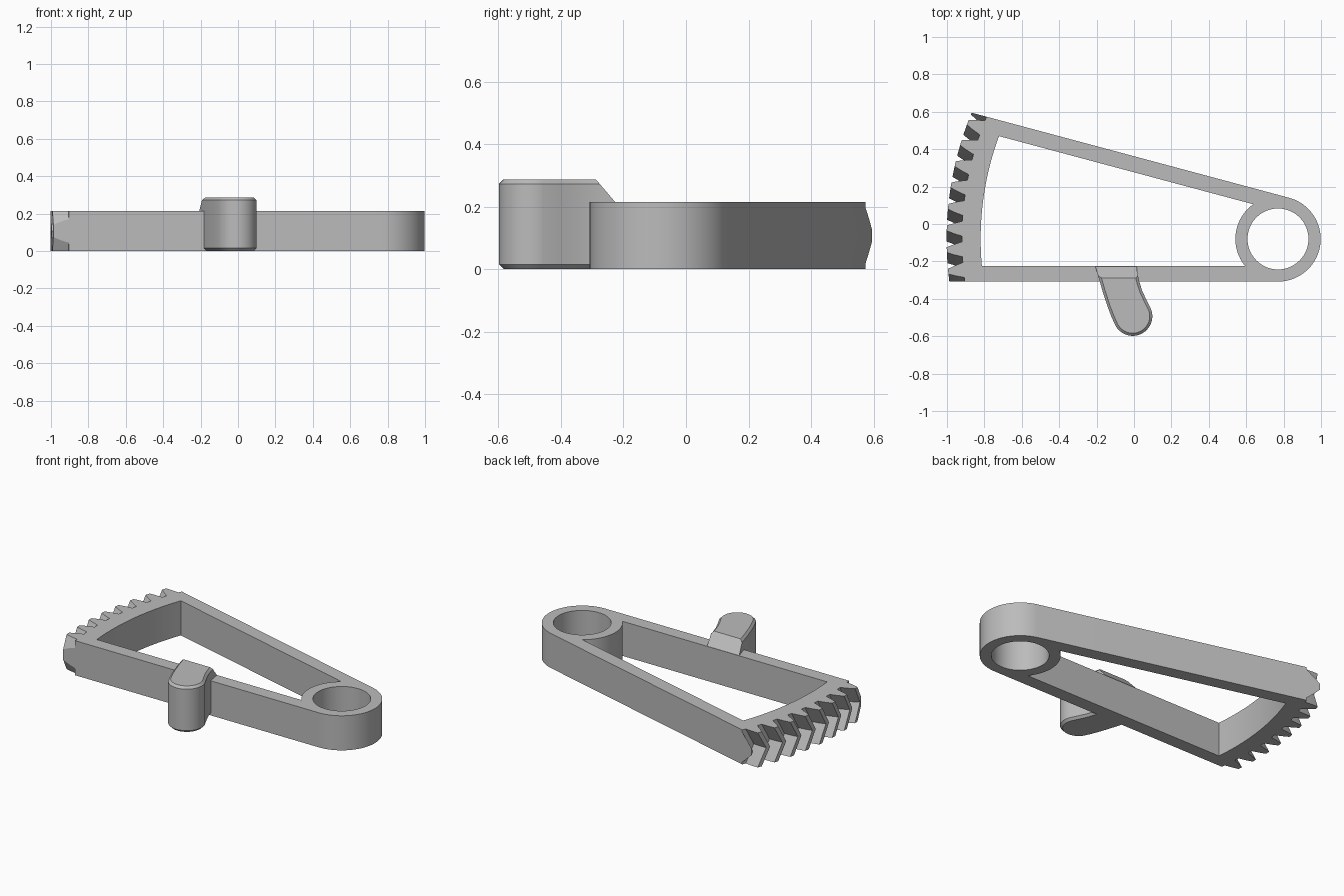
import bpy, bmesh
from math import sin, cos, asin, radians, degrees, hypot
from mathutils import Vector

if "Cube" in bpy.data.objects:
    bpy.data.objects.remove(bpy.data.objects["Cube"])

PX, PY = 0.77, -0.08          # pivot centre
HEIGHT = 0.215
HUB, HOLE = 0.228, 0.163      # pivot radii
ROOT, PITCH_R, TIP = 1.69, 1.735, 1.772
RIM_INNER, INNER_OFF = 1.59, 0.145
SPREAD = 15                   # angle between the two arms
STEP = 3.75                   # angle between teeth

grey = bpy.data.materials.new("plain grey")
grey.use_nodes = True
grey.diffuse_color = (0.5, 0.5, 0.5, 1)
grey.node_tree.nodes["Principled BSDF"].inputs["Base Color"].default_value = (0.5, 0.5, 0.5, 1)


def polar(r, deg):
    """Point around the pivot; zero degrees points to -x, positive towards +y."""
    a = radians(deg)
    return (PX - r * cos(a), PY + r * sin(a))


def arc(r, start, end, n):
    return [polar(r, start + (end - start) * i / n) for i in range(n + 1)]


def loft(name, outlines, heights):
    """Solid through equal-length outlines stacked at the given heights."""
    bm = bmesh.new()
    rings = [[bm.verts.new((x, y, z)) for x, y in o] for o, z in zip(outlines, heights)]
    n = len(rings[0])
    for low, high in zip(rings, rings[1:]):
        for i in range(n):
            j = (i + 1) % n
            bm.faces.new((low[i], low[j], high[j], high[i]))
    bm.faces.new(rings[0][::-1])
    bm.faces.new(rings[-1])
    bmesh.ops.recalc_face_normals(bm, faces=bm.faces)
    if len(rings) > 2:
        bmesh.ops.triangulate(bm, faces=[f for f in bm.faces if len(f.verts) == 4])
    mesh = bpy.data.meshes.new(name)
    bm.to_mesh(mesh)
    bm.free()
    mesh.materials.append(grey)
    obj = bpy.data.objects.new(name, mesh)
    bpy.context.collection.objects.link(obj)
    return obj


def cut(obj, cutter, operation):
    """Apply a boolean and discard the cutter."""
    mod = obj.modifiers.new("cut", "BOOLEAN")
    mod.operation, mod.object, mod.solver = operation, cutter, "EXACT"
    deps = bpy.context.evaluated_depsgraph_get()
    result = bpy.data.meshes.new_from_object(obj.evaluated_get(deps))
    obj.modifiers.clear()
    obj.data = result
    bpy.data.objects.remove(cutter)


def smooth(obj):
    bpy.ops.object.select_all(action="DESELECT")
    obj.select_set(True)
    bpy.context.view_layer.objects.active = obj
    bpy.ops.object.shade_smooth_by_angle(angle=radians(25))


def toothed_outline(shift):
    pts = []
    for k in range(-6, 6):
        mid = SPREAD / 2 + (k + 0.5) * STEP + shift
        for r, f in ((ROOT, -0.36), (PITCH_R, -0.24), (TIP, -0.12),
                     (TIP, 0.12), (PITCH_R, 0.24), (ROOT, 0.36)):
            pts.append(polar(r, mid + f * STEP))
    return pts + [(1.3, 0.9), (1.3, -0.7)]


# Frame: chevron-toothed block trimmed to a rounded wedge
teeth = [toothed_outline(s) for s in (0, -STEP / 2, 0)]
frame = loft("sector_gear_frame", teeth, (0, HEIGHT / 2, HEIGHT))

far, lean = hypot(2, HUB), degrees(asin(HUB / 2.013))
wedge = arc(HUB, SPREAD + 90, 270, 40) + [polar(far, -lean), polar(far, SPREAD + lean)]
cut(frame, loft("wedge_trim", [wedge] * 2, (-0.1, 0.4)), "INTERSECT")

# Window between the two arms
a, b = degrees(asin(INNER_OFF / HUB)), degrees(asin(INNER_OFF / RIM_INNER))
window = arc(HUB, SPREAD + a, -a, 24) + arc(RIM_INNER, -b, SPREAD + b, 24)
cut(frame, loft("window_cutter", [window] * 2, (-0.1, 0.4)), "DIFFERENCE")

# Pivot hole
hole = arc(HOLE, 0, 360, 64)[:-1]
cut(frame, loft("hole_cutter", [hole] * 2, (-0.1, 0.4)), "DIFFERENCE")
smooth(frame)

# Curved thumb handle with chamfered rims
CX, CY, R = -0.007, -0.493, 0.105
left_side = [(-0.207, -0.227), (-0.188, -0.29), (-0.168, -0.36), (-0.142, -0.44), (-0.121, -0.495)]
right_side = [(0.066, -0.405), (0.043, -0.355), (0.026, -0.3), (0.018, -0.26), (0.014, -0.227)]
tip = [(CX + R * cos(radians(t)), CY + R * sin(radians(t))) for t in range(204, 384, 8)]
handle = loft("thumb_handle", [left_side + tip + right_side] * 2, (0.001, 0.287))

bm = bmesh.new()
bm.from_mesh(handle.data)
rims = [e for e in bm.edges if abs(e.verts[0].co.z - e.verts[1].co.z) < 0.001
        and min(v.co.y for v in e.verts) < -0.23]
bmesh.ops.bevel(bm, geom=rims, offset=0.014, segments=1, affect="EDGES")
# Sloped back that runs down onto the arm
cutting = bmesh.ops.bisect_plane(bm, geom=bm.verts[:] + bm.edges[:] + bm.faces[:],
                                 plane_co=Vector((0, -0.288, 0.287)),
                                 plane_no=Vector((0, 0.072, 0.061)), clear_outer=True)
rim = [e for e in cutting["geom_cut"] if isinstance(e, bmesh.types.BMEdge)]
bmesh.ops.holes_fill(bm, edges=rim)
bmesh.ops.recalc_face_normals(bm, faces=bm.faces)
bm.to_mesh(handle.data)
bm.free()
smooth(handle)
